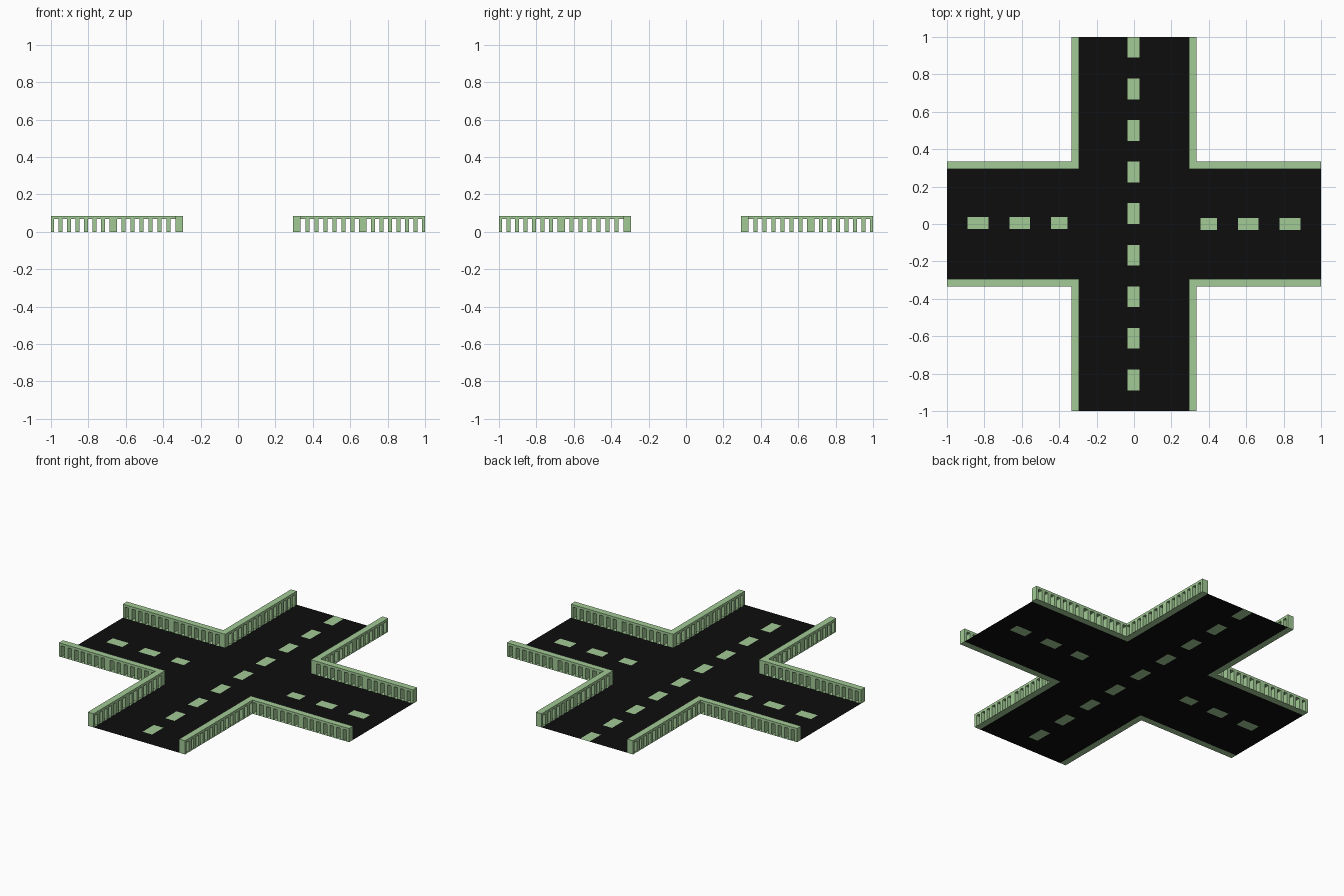
import bpy, bmesh

if "Cube" in bpy.data.objects:
    bpy.data.objects.remove(bpy.data.objects["Cube"])

IN, OUT, H, RAIL = 0.295, 0.335, 0.085, 0.07


def material(name, rgb):
    m = bpy.data.materials.new(name)
    m.diffuse_color = (*rgb, 1)
    m.use_nodes = True
    m.node_tree.nodes["Principled BSDF"].inputs["Base Color"].default_value = m.diffuse_color
    return m


def finish(bm, name, mat):
    mesh = bpy.data.meshes.new(name)
    bm.to_mesh(mesh)
    bm.free()
    obj = bpy.data.objects.new(name, mesh)
    bpy.context.collection.objects.link(obj)
    mesh.materials.append(mat)
    return obj


green = material("pale_green", (0.36, 0.59, 0.30))
black = material("asphalt", (0.004, 0.004, 0.004))

# Lane dashes: x0, x1, y0, y1
dashes = [(-0.035, 0.03, k / 9, (k + 1) / 9) for k in range(-8, 9, 2)]
for a, b in ((0.355, 0.445), (5 / 9, 6 / 9), (7 / 9, 8 / 9)):
    dashes += [(a, b, -0.032, 0.032), (-b, -a, -0.027, 0.037)]

# Flat crossroads, cut into cells so the dashes are inlaid in the road
xs = sorted({-1, -IN, IN, 1} | {v for d in dashes for v in d[:2]})
ys = sorted({-1, -IN, IN, 1} | {v for d in dashes for v in d[2:]})
road_bm, dash_bm = bmesh.new(), bmesh.new()
for x0, x1 in zip(xs, xs[1:]):
    for y0, y1 in zip(ys, ys[1:]):
        cx, cy = (x0 + x1) / 2, (y0 + y1) / 2
        if abs(cx) > IN and abs(cy) > IN:
            continue
        inlaid = any(d[0] < cx < d[1] and d[2] < cy < d[3] for d in dashes)
        bm = dash_bm if inlaid else road_bm
        bm.faces.new([bm.verts.new((x, y, 0)) for x, y in
                      ((x0, y0), (x1, y0), (x1, y1), (x0, y1))])
for bm, name, mat in ((road_bm, "road", black), (dash_bm, "lane_dashes", green)):
    bmesh.ops.remove_doubles(bm, verts=bm.verts, dist=1e-5)
    finish(bm, name, mat)


# Openings between balusters: seven on each side of a wider middle post
def openings(start, end, count=7, baluster=0.0213):
    gap = (end - start - (count - 1) * baluster) / count
    return [(start + i * (gap + baluster), start + i * (gap + baluster) + gap)
            for i in range(count)]


gaps = openings(OUT, 0.648) + openings(0.686, 0.984)


# Railing arm: comb-shaped side profile extruded across its depth
def railing(name, start, place):
    bm = bmesh.new()
    profile = [(start, H), (start, 0)]
    for a, b in gaps:
        if a > start:
            profile.append((a, 0))
        else:
            profile.pop()
            profile.append((start, RAIL))
        if a > start:
            profile.append((a, RAIL))
        profile += [(b, RAIL), (b, 0)]
    profile += [(1, 0), (1, H)]
    face = bm.faces.new([bm.verts.new(place(u, IN, z)) for u, z in profile])
    ext = bmesh.ops.extrude_face_region(bm, geom=[face], use_keep_orig=True)
    shift = [p - q for p, q in zip(place(0, OUT, 0), place(0, IN, 0))]
    bmesh.ops.translate(bm, vec=shift, verts=[
        v for v in ext["geom"] if isinstance(v, bmesh.types.BMVert)])
    # Thin base under each opening
    for a, b in gaps:
        bm.faces.new([bm.verts.new(place(u, w, 0)) for u, w in
                      ((a, IN), (b, IN), (b, OUT), (a, OUT))])
    bmesh.ops.remove_doubles(bm, verts=bm.verts, dist=1e-5)
    bmesh.ops.recalc_face_normals(bm, faces=bm.faces)
    obj = finish(bm, name, green)
    mirror = obj.modifiers.new("four_corners", 'MIRROR')
    mirror.use_axis = (True, True, False)
    mirror.use_mirror_merge = False


railing("side_road_railing", IN, lambda u, w, z: (u, w, z))
railing("main_road_railing", OUT, lambda u, w, z: (w, u, z))
